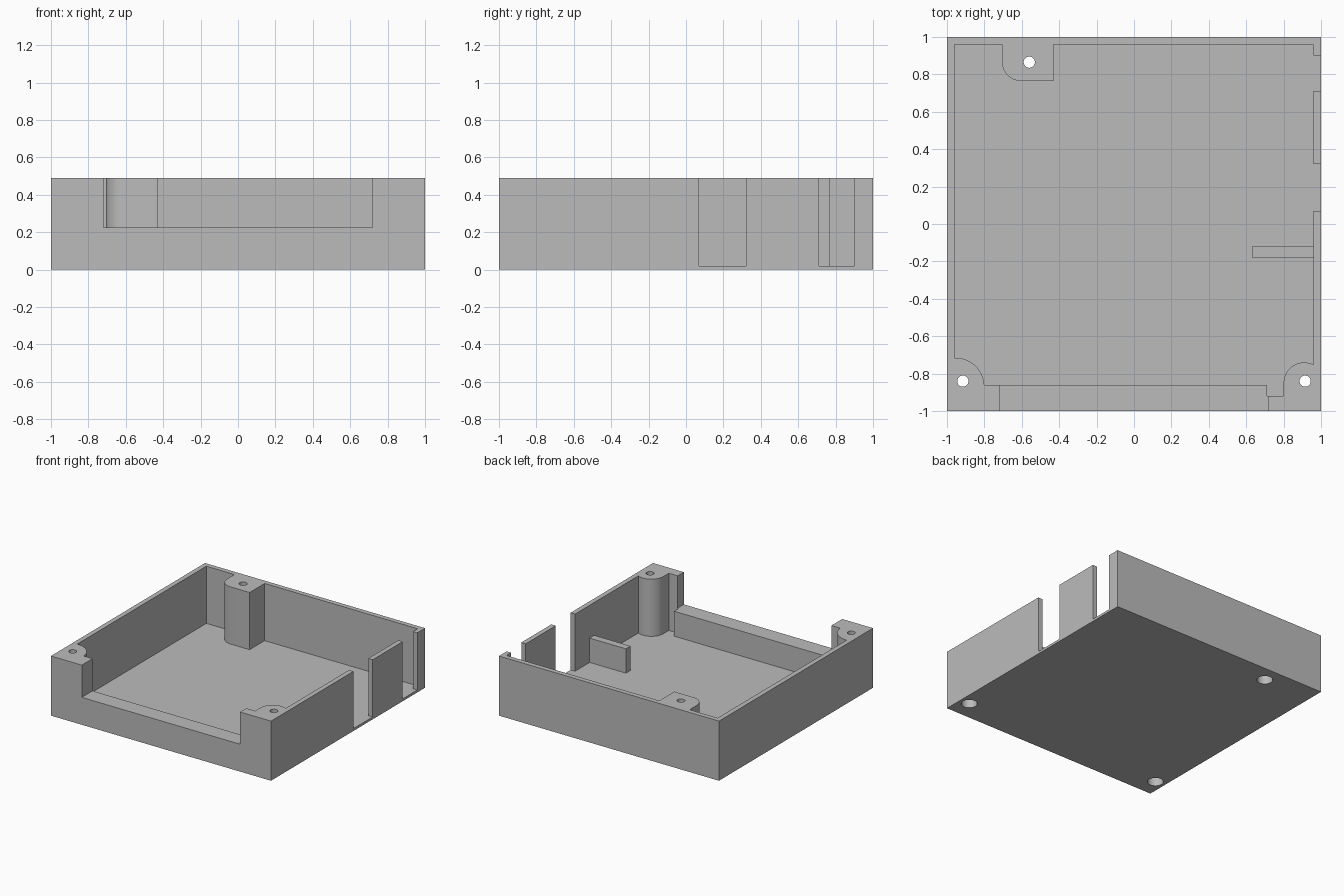
import bpy, bmesh
from math import cos, sin, radians

cube = bpy.data.objects.get("Cube")
if cube:
    bpy.data.objects.remove(cube, do_unlink=True)

HEIGHT, FLOOR, RAIL = 0.49, 0.02, 0.225

grey = bpy.data.materials.new("matte grey")
grey.use_nodes = True
colour = (0.5, 0.5, 0.5, 1)
grey.diffuse_color = colour
grey.node_tree.nodes["Principled BSDF"].inputs["Base Color"].default_value = colour


def prism(name, outline, z0, z1):
    """Extrude a flat outline between two heights."""
    bm = bmesh.new()
    face = bm.faces.new([bm.verts.new((x, y, z0)) for x, y in outline])
    top = bmesh.ops.extrude_face_region(bm, geom=[face])["geom"]
    for v in top:
        if isinstance(v, bmesh.types.BMVert):
            v.co.z = z1
    bmesh.ops.recalc_face_normals(bm, faces=bm.faces)
    mesh = bpy.data.meshes.new(name)
    bm.to_mesh(mesh)
    bm.free()
    mesh.materials.append(grey)
    obj = bpy.data.objects.new(name, mesh)
    bpy.context.collection.objects.link(obj)
    return obj


def rect(x0, x1, y0, y1):
    return [(x0, y0), (x1, y0), (x1, y1), (x0, y1)]


def arc(cx, cy, r, start, end, steps=16):
    angles = [radians(start + (end - start) * i / steps) for i in range(steps + 1)]
    return [(cx + r * cos(a), cy + r * sin(a)) for a in angles]


def circle(cx, cy, r):
    return arc(cx, cy, r, 0, 360, 32)[:-1]


def cut(body, cutter):
    """Subtract a cutter from the body, then discard it."""
    mod = body.modifiers.new("cut", "BOOLEAN")
    mod.operation = "DIFFERENCE"
    mod.solver = "EXACT"
    mod.object = cutter
    bpy.context.view_layer.objects.active = body
    bpy.ops.object.modifier_apply(modifier=mod.name)
    bpy.data.objects.remove(cutter, do_unlink=True)


# Enclosure block
tray = prism("enclosure_tray", rect(-1, 1, -1, 1), 0, HEIGHT)

# Cavity outline wraps around the three screw posts
cavity = [(-0.80, -0.86), (0.71, -0.86), (0.71, -0.92), (0.80, -0.92)]
cavity += arc(0.91, -0.85, 0.11, 180, 63)          # front left post
cavity += [(0.96, 0.96), (-0.43, 0.96), (-0.43, 0.765)]
cavity += arc(-0.605, 0.865, 0.10, 270, 180)       # back post
cavity += [(-0.705, 0.96), (-0.96, 0.96)]
cavity += arc(-0.955, -0.87, 0.155, 92, 4)         # front right post
cut(tray, prism("cavity_cutter", cavity, FLOOR, 1))

# Front opening above the rail, and slots in the side wall
cut(tray, prism("opening_cutter", rect(-0.72, 0.72, -1.1, -0.80), RAIL, 1))
for y0, y1 in ((0.07, 0.32), (0.71, 0.90)):
    cut(tray, prism("slot_cutter", rect(0.90, 1.1, y0, y1), FLOOR, 1))

# Screw holes, widened from below for the screw heads
for x, y in ((-0.915, -0.84), (0.915, -0.84), (-0.56, 0.865)):
    cut(tray, prism("hole_cutter", circle(x, y, 0.03), -1, 1))
    cut(tray, prism("head_cutter", circle(x, y, 0.06), -1, 0.35))

# Short fin inside the side wall
prism("inner_fin", rect(0.63, 0.97, -0.18, -0.12), 0.01, 0.22)

# Smooth the rounded posts and holes only
bpy.ops.object.select_all(action="DESELECT")
tray.select_set(True)
bpy.context.view_layer.objects.active = tray
bpy.ops.object.shade_smooth_by_angle(angle=radians(30))
